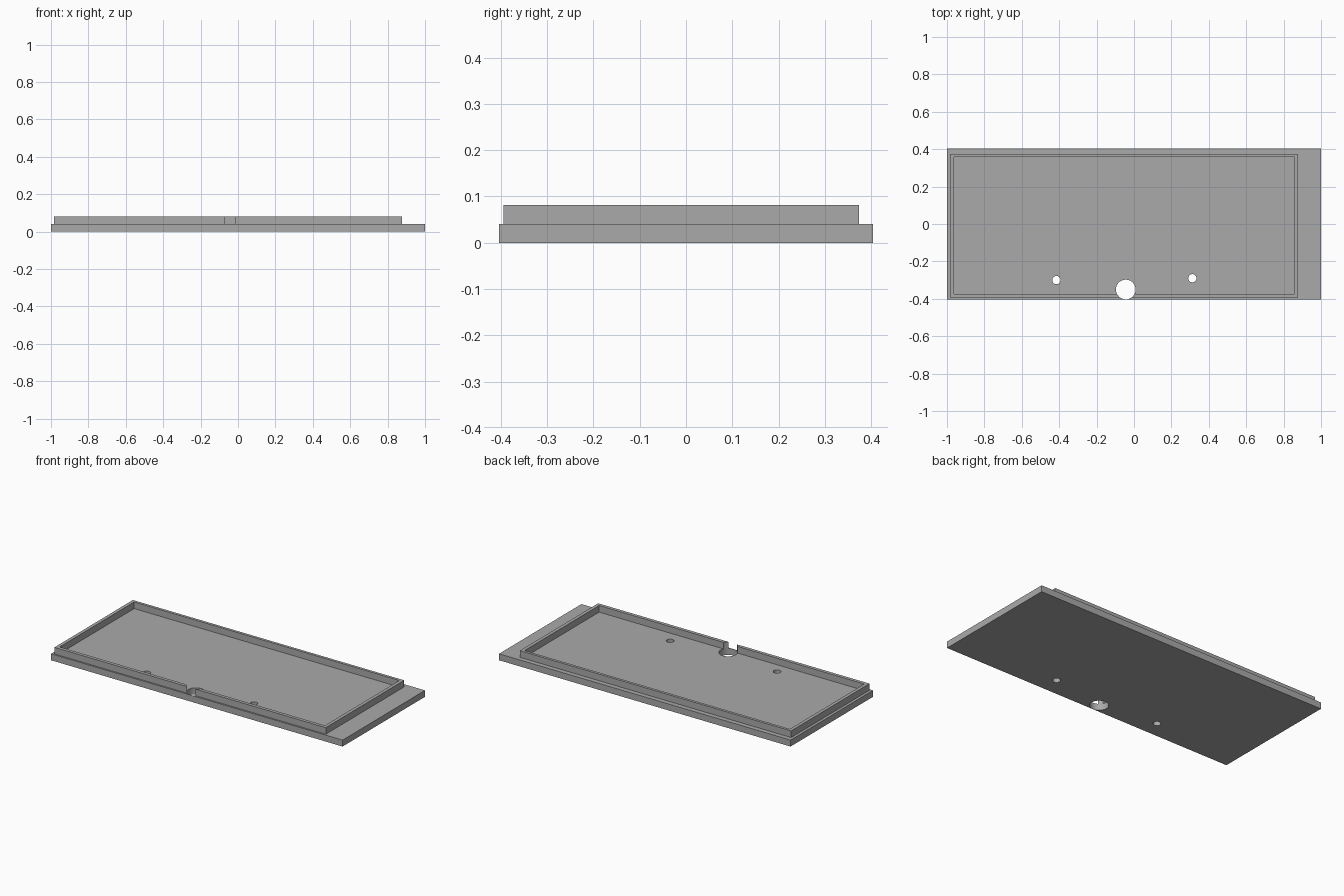
import bpy
import bmesh
from mathutils import Matrix, Vector

cube = bpy.data.objects.get("Cube")
if cube:
    bpy.data.objects.remove(cube, do_unlink=True)

grey = bpy.data.materials.new("plain grey")
grey.use_nodes = True
colour = (0.4, 0.4, 0.4, 1)
grey.diffuse_color = colour
grey.node_tree.nodes["Principled BSDF"].inputs["Base Color"].default_value = colour


def finish(name, bm):
    mesh = bpy.data.meshes.new(name)
    bm.to_mesh(mesh)
    bm.free()
    mesh.materials.append(grey)
    ob = bpy.data.objects.new(name, mesh)
    bpy.context.collection.objects.link(ob)
    return ob


def box(name, low, high):
    low, high = Vector(low), Vector(high)
    bm = bmesh.new()
    place = Matrix.Translation((low + high) / 2) @ Matrix.Diagonal((high - low).to_4d())
    bmesh.ops.create_cube(bm, size=1, matrix=place)
    return finish(name, bm)


def drill(name, x, y, radius):
    bm = bmesh.new()
    bmesh.ops.create_cone(bm, cap_ends=True, segments=48, radius1=radius,
                          radius2=radius, depth=0.4, matrix=Matrix.Translation((x, y, 0)))
    return finish(name, bm)


def combine(target, tool, operation):
    """Apply a boolean and remove the tool."""
    mod = target.modifiers.new(operation.lower(), "BOOLEAN")
    mod.operation = operation
    mod.solver = "EXACT"
    mod.object = tool
    bpy.context.view_layer.objects.active = target
    bpy.ops.object.modifier_apply(modifier=mod.name)
    bpy.data.objects.remove(tool, do_unlink=True)


# Flat base plate
plate = box("lid_plate", (-1, -0.4035, 0), (1, 0.4035, 0.04))

# Raised rectangular rim, sunk into the plate before joining
rim = box("rim", (-0.983, -0.394, 0.02), (0.878, 0.374, 0.081))
pocket = box("rim_pocket", (-0.962, -0.373, 0), (0.857, 0.357, 0.2))
combine(rim, pocket, "DIFFERENCE")
combine(plate, rim, "UNION")

# Cable hole that notches the rim, and two screw holes
for name, x, y, radius in (("cable_hole", -0.044, -0.35, 0.0525),
                           ("right_screw_hole", -0.415, -0.3, 0.022),
                           ("left_screw_hole", 0.312, -0.29, 0.022)):
    combine(plate, drill(name, x, y, radius), "DIFFERENCE")

# Crisp edges with smooth hole walls
plate.select_set(True)
bpy.context.view_layer.objects.active = plate
bpy.ops.object.shade_smooth_by_angle(angle=0.5)
